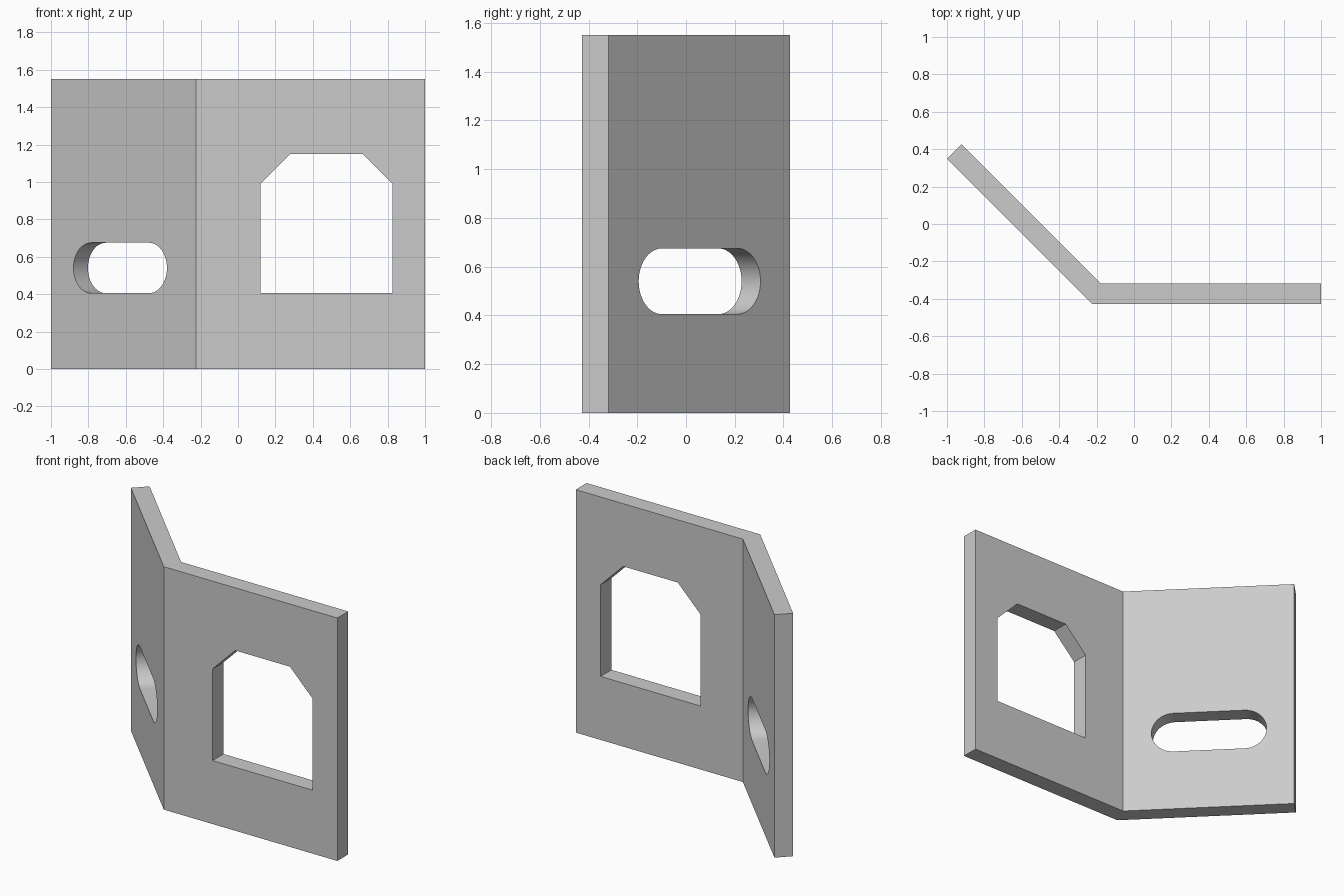
import bpy, bmesh
from math import sin, cos, pi, tan, sqrt
from mathutils import Vector

if "Cube" in bpy.data.objects:
    bpy.data.objects.remove(bpy.data.objects["Cube"], do_unlink=True)

HEIGHT = 1.55
THICK = 0.11
FRONT = -0.427
BEND_X = -0.225

grey = bpy.data.materials.new("plain_grey")
grey.use_nodes = True
colour = (0.6, 0.6, 0.6, 1)
grey.diffuse_color = colour
grey.node_tree.nodes["Principled BSDF"].inputs["Base Color"].default_value = colour


def prism(name, points, sweep):
    """Solid made by sweeping a flat outline along a vector."""
    bm = bmesh.new()
    face = bm.faces.new([bm.verts.new(p) for p in points])
    swept = bmesh.ops.extrude_face_region(bm, geom=[face])["geom"]
    verts = [v for v in swept if isinstance(v, bmesh.types.BMVert)]
    bmesh.ops.translate(bm, verts=verts, vec=sweep)
    bmesh.ops.recalc_face_normals(bm, faces=bm.faces)
    mesh = bpy.data.meshes.new(name)
    bm.to_mesh(mesh)
    bm.free()
    mesh.materials.append(grey)
    obj = bpy.data.objects.new(name, mesh)
    bpy.context.collection.objects.link(obj)
    return obj


def cut(target, cutter):
    """Subtract the cutter, then discard it."""
    cutter.hide_render = True
    mod = target.modifiers.new("cutout", "BOOLEAN")
    mod.operation = "DIFFERENCE"
    mod.solver = "EXACT"
    mod.object = cutter
    bpy.context.view_layer.objects.active = target
    bpy.ops.object.modifier_apply(modifier=mod.name)
    bpy.data.objects.remove(cutter, do_unlink=True)


# Bent plate: straight panel plus a wing folded back by 45 degrees
along = Vector((-1, 1, 0)).normalized()
inward = Vector((1, 1, 0)).normalized()
bend = Vector((BEND_X, FRONT, 0))
wing_end = bend + along * (-1 - BEND_X) / along.x
inner_bend = bend + Vector((THICK * tan(pi / 8), THICK, 0))
plate = prism("bent_plate", [
    (1, FRONT, 0), bend, wing_end, wing_end + inward * THICK,
    inner_bend, (1, FRONT + THICK, 0)], (0, 0, HEIGHT))

# Window with two clipped upper corners
left, right, low, high, clip = 0.12, 0.825, 0.405, 1.15, 0.16
outline = [(left, low), (right, low), (right, high - clip),
           (right - clip, high), (left + clip, high), (left, high - clip)]
cut(plate, prism("window_cutter", [(x, FRONT - 0.1, z) for x, z in outline],
                 (0, THICK + 0.2, 0)))

# Round-ended slot through the folded wing
radius, slot_z, slot_x, steps = 0.135, 0.54, -0.63, 24
half = 0.25 * sqrt(2) - radius
centre = bend + along * (slot_x - BEND_X) / along.x - inward * 0.1
centre.z = slot_z
slot = []
for side in (1, -1):
    for i in range(steps + 1):
        a = pi * i / steps - pi / 2
        slot.append(centre + along * side * (half + radius * cos(a))
                    + Vector((0, 0, side * radius * sin(a))))
cut(plate, prism("slot_cutter", slot, inward * (THICK + 0.2)))

# Smooth slot ends, crisp edges elsewhere
bpy.ops.object.select_all(action="DESELECT")
plate.select_set(True)
bpy.context.view_layer.objects.active = plate
bpy.ops.object.shade_smooth_by_angle(angle=pi / 6)
